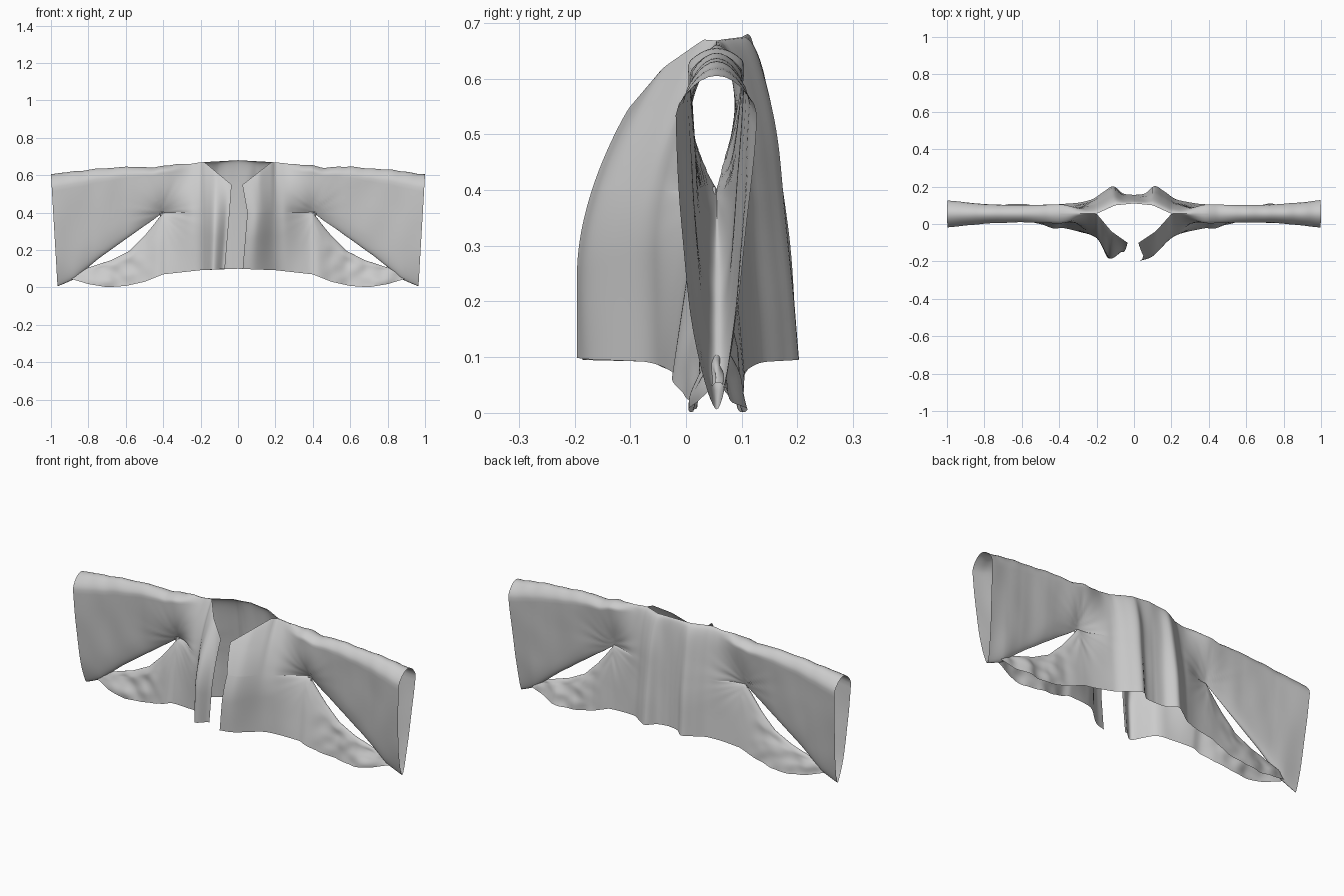
import bpy, bmesh, math
from mathutils import Vector, noise

if "Cube" in bpy.data.objects:
    bpy.data.objects.remove(bpy.data.objects["Cube"])

YC = 0.055  # depth of the shoulder fold line


def table(pts, x, soft=False):
    """Value at x from a short table, straight or with a smooth curve."""
    if x <= pts[0][0]:
        return pts[0][1]
    for i in range(len(pts) - 1):
        (a, p), (b, q) = pts[i], pts[i + 1]
        if x <= b:
            t = (x - a) / (b - a)
            if not soft:
                return p + (q - p) * t
            (a0, p0), (b1, q1) = pts[max(0, i - 1)], pts[min(len(pts) - 1, i + 2)]
            m0, m1 = (q - p0) / (b - a0) * (b - a), (q1 - p) / (b1 - a) * (b - a)
            return (p * (2 * t**3 - 3 * t * t + 1) + m0 * (t**3 - 2 * t * t + t)
                    + q * (3 * t * t - 2 * t**3) + m1 * (t**3 - t * t))
    return pts[-1][1]


def smooth(a, b, x):
    t = min(1, max(0, (x - a) / (b - a)))
    return t * t * (3 - 2 * t)


# outline heights along the half width
SHOULDER = [(.18, .67), (.4, .65), (.45, .642), (.6, .645), (.8, .63), (1, .605)]
TOP = {"front": [(.035, .55)] + SHOULDER, "back": [(0, .68)] + SHOULDER}
HEM = [(0, .1), (.2, .092), (.4, .07), (.5, .03), (.6, .008), (.7, .001), (.8, .018), (.89, .045)]
SLEEVE_LOW = [(.4, .4), (.9, .045), (1, .006)]
WING_TOP = [(.4, .4), (.5, .275), (.58, .195), (.68, .145), (.85, .09), (.89, .055)]
# half depths from the fold line
SLEEVE_D = [(.25, .055), (.6, .048), (.8, .055), (1, .075)]
NECK_D = {"front": [(.035, .155), (.12, .095), (.2, 0)], "back": [(0, .055), (.1, .045), (.2, 0)]}
SIDE_F = [(.2, .13), (.27, .1), (.38, .078), (.43, .08), (.5, .055), (.6, .042), (.75, .042), (.89, .01)]
HEM_D = {("front", 1): [(.035, .25), (.1, .225)] + SIDE_F,
         ("front", -1): [(.05, .205), (.12, .24), (.165, .18)] + SIDE_F,
         ("back", 1): [(0, .1), (.06, .11), (.11, .148), (.16, .12), (.23, .075), (.4, .05), (.75, .045), (.89, .015)]}
HEM_D[("back", -1)] = HEM_D[("back", 1)]
EDGE = {1: [(.1, .025), (.4, .05), (.54, .025)], -1: [(.1, .07), (.4, .045), (.54, .035)]}


def cloth_point(face, side, part, x, v):
    """Point on the garment: part 0 is shoulder and sleeve, part 1 is body and side drape."""
    top, hem = table(TOP[face], x), table(HEM, x)
    if part == 0:
        low = table(SLEEVE_LOW, x)
        z = top + (low - top) * v
        k = 1 - v ** (3 if face == "front" else 1.5)
        full = math.sqrt(1 - v ** 12) * (1 - (.55 if face == "front" else .5) * v)
        m = .85 * smooth(.4, .65, x) * (1 - .6 * smooth(.85, 1, x))
        limb = table(SLEEVE_D, x) * math.sqrt(min(1, v / .1)) * (k + (full - k) * m)
    else:
        crest = table(WING_TOP, x)
        z = crest + (hem - crest) * v
        limb = table(HEM_D[face, side], x, True) * v ** .5
    # hanging body profile, blended into the pinched underarm
    V = min(1, max(0, (top - z) / max(.01, top - hem)))
    n, h = table(NECK_D[face], x), table(HEM_D[face, side], x, True)
    g = math.sin(math.pi / 2 * min(1, 1.5 * V)) ** .9 if face == "front" else V ** .42
    body = n + (h - n) * g
    w = smooth(.24, .4, x)
    d = body * (1 - w) + limb * w
    # soft creases, fading at the shoulder, underarm and centre back
    s = 1 if face == "front" else 4
    broad = .004 * noise.noise(Vector((x * 9, z * 5, s + side * 3)))
    if part == 1:
        fine = noise.noise(Vector((x * 13, z * 16, s + side * 3)))
        broad += .014 * smooth(.42, .6, x) * fine
    radial = math.atan2(z - .4, abs(x - .4) + .02)
    near = math.exp(-((x - .4) ** 2 + (z - .4) ** 2) / .02)
    broad += .005 * near * noise.noise(Vector((radial * 5, s, side)))
    pinch = 1 if x < .3 else (1 - w) + w * min(1, 5 * ((1 - v) if part == 0 else v))
    d += broad * min(1, V * 8) * pinch * smooth(0, .08, x)
    if x > .2:
        z += .006 * noise.noise(Vector((x * 14, 0, side))) * (1 - V) * smooth(.2, .25, x)
    px = x
    if part == 0:
        px -= .035 * v * smooth(.7, 1, x)
    if face == "front":
        px += (table(EDGE[side], z) - .035) * max(0, 1 - (x - .035) / .15)
    return (side * px, YC + (-d if face == "front" else d), max(z, 0))


def sheet(bm, face, side, part, x0, x1, nu, nv):
    rows = []
    for i in range(nu + 1):
        x = x0 + (x1 - x0) * i / nu
        ts = [j / nv for j in range(nv + 1)]
        vs = [smooth(0, 1, t) if part == 0 else t ** 1.8 for t in ts]
        rows.append([bm.verts.new(cloth_point(face, side, part, x, v)) for v in vs])
    flip = (side > 0) == (face == "front")
    for a, b in zip(rows, rows[1:]):
        for j in range(nv):
            q = [a[j], a[j + 1], b[j + 1], b[j]]
            bm.faces.new(q if flip else q[::-1])


# garment cloth: body panels, sleeves and draped sides in one welded sheet
bm = bmesh.new()
for side in (1, -1):
    for face in ("front", "back"):
        start = .035 if face == "front" else 0
        for part, end, n in ((0, 1, 50), (1, .89, 44)):
            sheet(bm, face, side, part, start, .4, 40, 28)
            sheet(bm, face, side, part, .4, end, n, 28)
bmesh.ops.remove_doubles(bm, verts=bm.verts, dist=.0005)
me = bpy.data.meshes.new("wrap_jacket_cloth")
bm.to_mesh(me)
bm.free()
for p in me.polygons:
    p.use_smooth = True
bpy.context.collection.objects.link(bpy.data.objects.new("wrap_jacket_cloth", me))

# small gathered knots where sleeve and side meet
for side, label in ((1, "right"), (-1, "left")):
    bpy.ops.mesh.primitive_torus_add(major_radius=.01, minor_radius=.004, major_segments=16,
                                     minor_segments=8, location=(side * .406, .05, .393),
                                     rotation=(math.pi / 2, 0, 0))
    bpy.context.object.name = "underarm_gather_" + label
    bpy.ops.object.shade_smooth()
